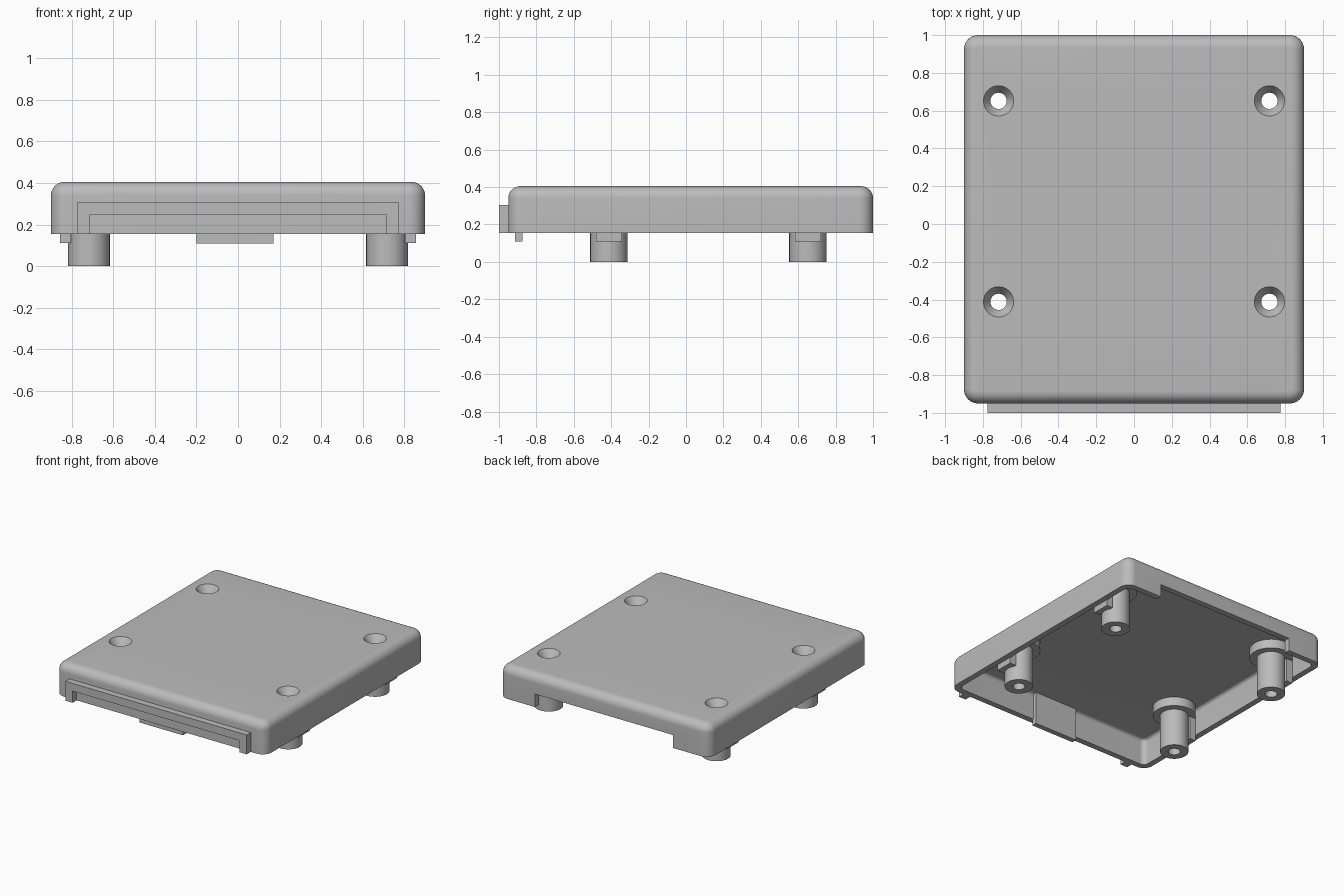
import bpy, bmesh, math

if "Cube" in bpy.data.objects:
    bpy.data.objects.remove(bpy.data.objects["Cube"])

grey = bpy.data.materials.new("plain_grey")
GREY = (0.5, 0.5, 0.5, 1)
grey.use_nodes = True
grey.diffuse_color = GREY
grey.node_tree.nodes["Principled BSDF"].inputs["Base Color"].default_value = GREY

RIM, TOP, WALL = 0.155, 0.405, 0.045
CEILING = TOP - WALL
HOLE, SINK, SINK_DEPTH = 0.043, 0.08, 0.055
SLOPE = (SINK - HOLE) / SINK_DEPTH
BOSSES = [(x, y) for x in (-0.717, 0.717) for y in (-0.412, 0.652)]


def finish(name, bm):
    bmesh.ops.recalc_face_normals(bm, faces=bm.faces)
    mesh = bpy.data.meshes.new(name)
    bm.to_mesh(mesh)
    bm.free()
    mesh.materials.append(grey)
    obj = bpy.data.objects.new(name, mesh)
    bpy.context.collection.objects.link(obj)
    return obj


def block(name, low, high, corner=0, top=0):
    """Box between two corners, with optional rounded uprights and top rim."""
    bm = bmesh.new()
    bmesh.ops.create_cube(bm, size=1)
    for v in bm.verts:
        v.co = [a + (c + 0.5) * (b - a) for a, b, c in zip(low, high, v.co)]
    if corner:
        uprights = [e for e in bm.edges
                    if abs(e.verts[0].co.z - e.verts[1].co.z) > 0.01]
        bmesh.ops.bevel(bm, geom=uprights, offset=corner, segments=10,
                        profile=0.5, affect='EDGES')
    if top:
        rim = [e for e in bm.edges
               if all(v.co.z > high[2] - 0.001 for v in e.verts)]
        bmesh.ops.bevel(bm, geom=rim, offset=top, segments=8,
                        profile=0.5, affect='EDGES')
    return finish(name, bm)


def lathe(name, profile, x, y, closed, steps=48):
    """Turn an (r, z) profile about a vertical axis."""
    bm = bmesh.new()
    rings = []
    for i in range(steps):
        a = math.tau * i / steps
        rings.append([bm.verts.new((x + r * math.cos(a), y + r * math.sin(a), z))
                      for r, z in profile])
    n = len(profile)
    for i in range(steps):
        p, q = rings[i], rings[(i + 1) % steps]
        for j in range(n if closed else n - 1):
            k = (j + 1) % n
            bm.faces.new((p[j], q[j], q[k], p[k]))
    if not closed:
        bm.faces.new([r[0] for r in rings])
        bm.faces.new([r[-1] for r in rings])
    return finish(name, bm)


def cut(target, cutter):
    mod = target.modifiers.new("cut", 'BOOLEAN')
    mod.operation, mod.solver, mod.object = 'DIFFERENCE', 'EXACT', cutter
    bpy.context.view_layer.objects.active = target
    bpy.ops.object.modifier_apply(modifier=mod.name)
    bpy.data.objects.remove(cutter)


# Rounded cover, hollow from below
shell = block("cover_shell", (-0.9, -0.95, RIM), (0.9, 1, TOP), 0.075, 0.065)
cut(shell, block("cavity", (-0.9 + WALL, -0.95 + WALL, 0),
                 (0.9 - WALL, 1 - WALL, CEILING), 0.04, 0.025))
# Wide opening in the back wall
cut(shell, block("back_opening", (-0.59, 0.9, 0), (0.59, 1.1, 0.255)))
# Countersunk screw holes
for x, y in BOSSES:
    cone = [(HOLE, CEILING - 0.1), (HOLE, TOP - SINK_DEPTH),
            (SINK + 0.03 * SLOPE, TOP + 0.03)]
    cut(shell, lathe("sink", cone, x, y, False))
parts = [shell]

# Screw posts with a thick collar under the cover
sink_at_ceiling = HOLE + SLOPE * (CEILING - TOP + SINK_DEPTH)
post = [(HOLE, 0), (0.1, 0), (0.1, 0.29), (0.152, 0.29), (0.152, CEILING),
        (sink_at_ceiling, CEILING), (HOLE, TOP - SINK_DEPTH)]
for x, y in BOSSES:
    tag = ("front" if y < 0 else "back") + ("_left" if x > 0 else "_right")
    parts.append(lathe(tag + "_screw_post", post, x, y, True))
    # Locating tab between post and side wall
    inner, outer = sorted((math.copysign(0.803, x), math.copysign(0.856, x)))
    parts.append(block(tag + "_side_tab", (inner, y - 0.07, 0.11),
                       (outer, y + 0.07, CEILING + 0.01)))

# Locating tab inside the front wall
parts.append(block("front_tab", (-0.2, -0.915, 0.108), (0.17, -0.875, CEILING + 0.01)))

# Raised frame on the front wall
frame = block("front_frame", (-0.775, -1, RIM), (0.775, -0.93, 0.305))
cut(frame, block("frame_opening", (-0.715, -1.1, 0), (0.715, -0.8, 0.245)))
parts.append(frame)

# Smooth the round surfaces and keep the corners crisp
bpy.ops.object.select_all(action='DESELECT')
for obj in parts:
    obj.select_set(True)
bpy.context.view_layer.objects.active = shell
bpy.ops.object.shade_smooth_by_angle(angle=math.radians(30))
